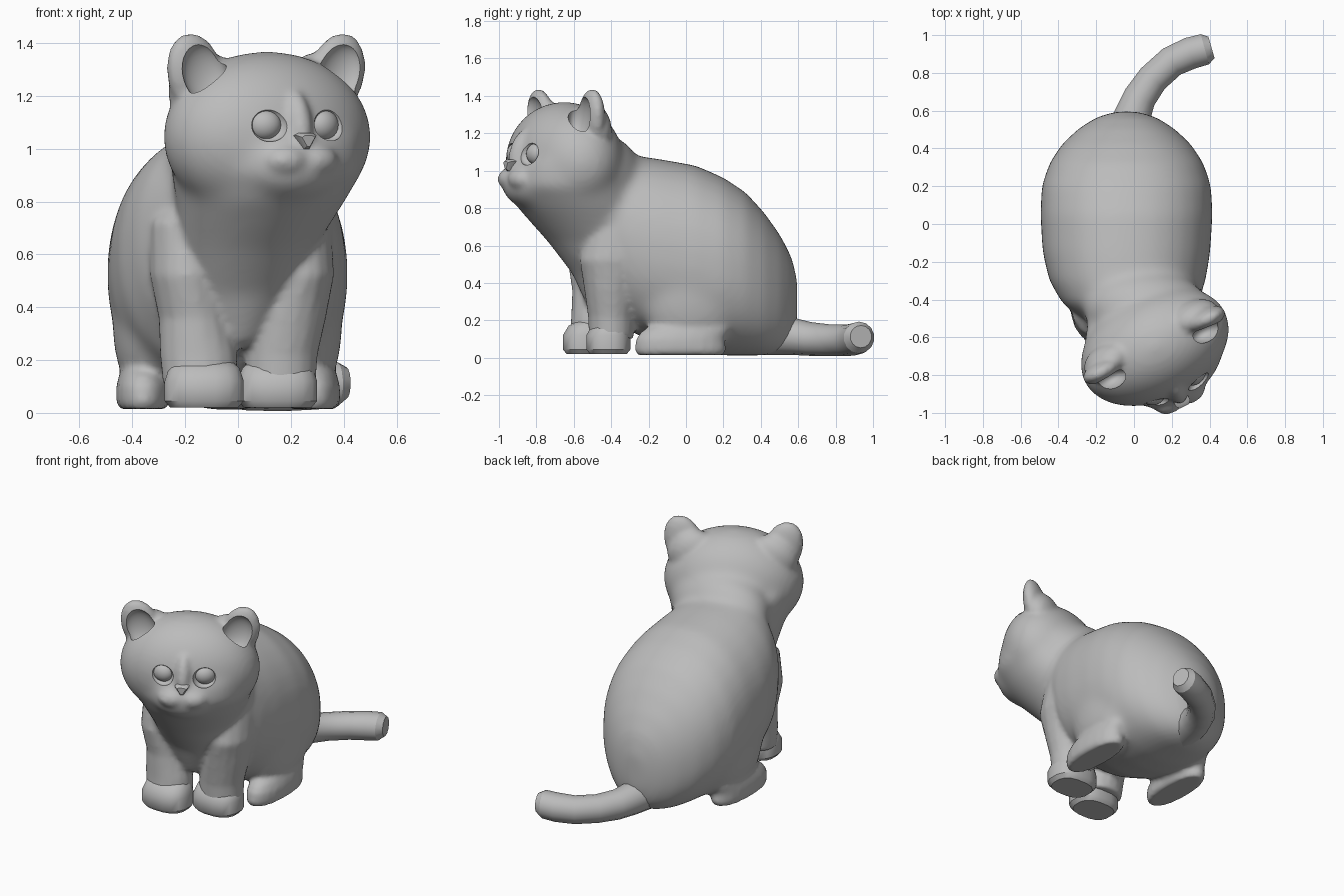
import bpy, bmesh, math
from mathutils import Vector, Matrix, Euler

if "Cube" in bpy.data.objects:
    bpy.data.objects.remove(bpy.data.objects["Cube"])

grey = bpy.data.materials.new("plain_grey")
grey.diffuse_color = (0.5, 0.5, 0.5, 1)
grey.use_nodes = True
grey.node_tree.nodes["Principled BSDF"].inputs["Base Color"].default_value = grey.diffuse_color

# Head frame: u = head's left-right, -y = forward, z = up
YAW = math.atan2(0.447, 0.894)
HEAD = Matrix.Translation((0.11, -0.65, 0)) @ Matrix.Rotation(YAW, 4, 'Z')


def finish(bm, name, angle=40):
    bmesh.ops.recalc_face_normals(bm, faces=bm.faces)
    me = bpy.data.meshes.new(name)
    bm.to_mesh(me)
    bm.free()
    ob = bpy.data.objects.new(name, me)
    bpy.context.collection.objects.link(ob)
    me.materials.append(grey)
    smooth(ob, angle)
    return ob


def select(ob):
    bpy.ops.object.select_all(action='DESELECT')
    ob.select_set(True)
    bpy.context.view_layer.objects.active = ob


def smooth(ob, angle):
    select(ob)
    bpy.ops.object.shade_smooth_by_angle(angle=math.radians(angle))


def skin(name, rings, angle=40):
    """Bridge rings of points and cap both ends."""
    bm = bmesh.new()
    loops = [[bm.verts.new(p) for p in r] for r in rings]
    n = len(loops[0])
    for a, b in zip(loops, loops[1:]):
        for i in range(n):
            bm.faces.new((a[i], a[(i + 1) % n], b[(i + 1) % n], b[i]))
    bm.faces.new(loops[0])
    bm.faces.new(loops[-1])
    return finish(bm, name, angle)


def oval(rx, ry, n, power=2.0):
    pts = []
    for i in range(n):
        a = 2 * math.pi * (i + 0.5) / n
        c, s = math.cos(a), math.sin(a)
        pts.append((rx * math.copysign(abs(c) ** (2 / power), c),
                    ry * math.copysign(abs(s) ** (2 / power), s)))
    return pts


def stack(name, rows, n=16, power=2.0, angle=40):
    """Rows of (z, x, y, rx, ry), skinned upwards."""
    return skin(name, [[(x + a, y + b, z) for a, b in oval(rx, ry, n, power)]
                       for z, x, y, rx, ry in rows], angle)


def ball(name, loc, size, frame=Matrix(), rot=(0, 0, 0), seg=32):
    bm = bmesh.new()
    bmesh.ops.create_uvsphere(bm, u_segments=seg, v_segments=seg // 2, radius=1)
    m = frame @ Matrix.Translation(loc) @ Euler(rot).to_matrix().to_4x4() @ Matrix.Diagonal((*size, 1))
    bmesh.ops.transform(bm, matrix=m, verts=bm.verts)
    return finish(bm, name, 60)


def apply(ob, kind, **props):
    select(ob)
    mod = ob.modifiers.new(kind, kind)
    for k, v in props.items():
        setattr(mod, k, v)
    bpy.ops.object.modifier_apply(modifier=mod.name)


def fuse(name, parts, voxel, repeat):
    select(parts[0])
    for p in parts:
        p.select_set(True)
    bpy.ops.object.join()
    ob = parts[0]
    ob.name = name
    apply(ob, 'REMESH', mode='VOXEL', voxel_size=voxel)
    apply(ob, 'SMOOTH', factor=0.5, iterations=repeat)
    smooth(ob, 50)
    return ob


# Barrel of the body: (y, z bottom, z top, half width, x)
barrel_rows = [(-0.53, 0.42, 0.98, 0.22, 0.01), (-0.5, 0.36, 1.04, 0.28, 0), (-0.42, 0.25, 1.09, 0.36, -0.02),
               (-0.3, 0.14, 1.085, 0.415, -0.035), (-0.15, 0.07, 1.065, 0.445, -0.04),
               (0.05, 0.025, 1.03, 0.457, -0.04), (0.2, 0.01, 0.965, 0.45, -0.04),
               (0.32, 0.01, 0.885, 0.41, -0.04), (0.42, 0.01, 0.775, 0.345, -0.04),
               (0.505, 0.03, 0.655, 0.255, -0.04), (0.565, 0.08, 0.54, 0.16, -0.04), (0.595, 0.18, 0.42, 0.06, -0.04)]
barrel = skin("barrel", [[(x + a, y, (lo + hi) / 2 + b) for a, b in oval(w, (hi - lo) / 2, 32, 2.2)]
                         for y, lo, hi, w, x in barrel_rows])
chest = stack("chest", [(0.25, -0.01, -0.42, 0.1, 0.1), (0.45, 0, -0.42, 0.21, 0.19),
                        (0.62, 0.03, -0.46, 0.26, 0.28), (0.8, 0.085, -0.56, 0.32, 0.34),
                        (0.92, 0.11, -0.62, 0.365, 0.35), (1.05, 0.11, -0.62, 0.37, 0.31)], 32)
skull = ball("skull", (0, 0, 1.045), (0.42, 0.287, 0.325), HEAD)
nape = ball("nape", (0.06, -0.44, 0.97), (0.33, 0.2, 0.22))
face = ball("lower_face", (0, -0.21, 0.94), (0.2, 0.14, 0.14), HEAD)
thighs = [ball("thigh", (-0.04 + s * 0.285, 0.03, 0.33), (0.15, 0.28, 0.3)) for s in (-1, 1)]
core = fuse("core", [barrel, chest, skull, nape, face] + thighs, 0.018, 28)

# Front legs and shoulders: (z, x, y, rx, ry)
legs = {"left": [(0.1, -0.14, -0.5, 0.145, 0.125), (0.22, -0.15, -0.49, 0.147, 0.125),
                 (0.36, -0.165, -0.46, 0.137, 0.15), (0.52, -0.195, -0.45, 0.14, 0.185),
                 (0.72, -0.2, -0.4, 0.14, 0.2), (0.92, -0.17, -0.27, 0.08, 0.12)],
        "right": [(0.1, 0.16, -0.4, 0.135, 0.12), (0.22, 0.165, -0.4, 0.138, 0.125),
                  (0.36, 0.19, -0.4, 0.145, 0.145), (0.52, 0.235, -0.39, 0.13, 0.18),
                  (0.72, 0.23, -0.34, 0.125, 0.18), (0.92, 0.17, -0.25, 0.07, 0.1)]}
parts = [core] + [stack(side + "_front_leg", rows, 16) for side, rows in legs.items()]
for s in (-1, 1):
    # ears with filled-out backs, and muzzle pads
    parts.append(ball("ear", (s * 0.297, 0.012, 1.275), (0.115, 0.06, 0.168), HEAD, (0.05, s * 0.3, 0)))
    parts.append(ball("ear_back", (s * 0.25, 0.045, 1.232), (0.145, 0.09, 0.13), HEAD, (0.1, s * 0.5, 0)))
    parts.append(ball("muzzle_pad", (s * 0.06, -0.285, 0.955), (0.09, 0.072, 0.062), HEAD))
parts.append(ball("nose_bridge", (0, -0.25, 1.09), (0.055, 0.075, 0.14), HEAD, (-0.28, 0, 0)))
# Long hind feet, tapering back under the thighs
for x in (-0.36, 0.285):
    parts.append(stack("hind_foot", [(0.015, x, -0.03, 0.09, 0.235), (0.04, x, -0.03, 0.102, 0.245),
                                     (0.1, x, -0.03, 0.102, 0.24), (0.145, x, 0, 0.09, 0.235),
                                     (0.19, x, 0.05, 0.07, 0.19)], 20, 2.2))
body = fuse("body_and_head", parts, 0.015, 6)

# Hollow ears and eye sockets cut into the head
for s in (-1, 1):
    for loc, size, rot in (((s * 0.287, -0.05, 1.285), (0.09, 0.055, 0.118), (0, s * 0.35, 0)),
                           ((s * 0.125, -0.275, 1.09), (0.07, 0.045, 0.064), (0, 0, s * 0.35))):
        cutter = ball("cutter", loc, size, HEAD, rot)
        apply(body, 'BOOLEAN', operation='DIFFERENCE', object=cutter, solver='EXACT')
        bpy.data.objects.remove(cutter)
smooth(body, 40)

for s, side in ((-1, "left"), (1, "right")):
    ball(side + "_eye", (s * 0.125, -0.227, 1.09), (0.064, 0.05, 0.058), HEAD, (0, 0, s * 0.35), 24)

# Nose: a rounded wedge, wide above and pointed below
skin("nose", [[HEAD @ Vector((u * k, f, 1.03 + z * k)) for u, z in
               ((-0.042, 0.02), (-0.025, 0.03), (0.025, 0.03), (0.042, 0.02), (0.01, -0.032), (-0.01, -0.032))]
              for f, k in ((-0.26, 1.0), (-0.335, 1.0), (-0.352, 0.65))], 50)

# Front paws
for side, x, y in (("left", -0.128, -0.54), ("right", 0.15, -0.415)):
    stack(side + "_front_paw", [(0.02, x, y, 0.13, 0.1), (0.045, x, y, 0.152, 0.12), (0.12, x, y, 0.152, 0.12),
                                (0.17, x, y + 0.01, 0.135, 0.1), (0.2, x, y + 0.03, 0.1, 0.07)], 16, 2.6)

# Tail curling round to the right, with a bevelled blunt end: (x, y, z, r)
path = [(-0.04, 0.42, 0.13, 0.115), (-0.01, 0.57, 0.115, 0.1), (0.03, 0.67, 0.1, 0.09),
        (0.1, 0.77, 0.093, 0.085), (0.2, 0.86, 0.093, 0.085), (0.3, 0.905, 0.1, 0.087),
        (0.375, 0.925, 0.108, 0.085), (0.41, 0.935, 0.113, 0.06)]
rings = []
for i, (x, y, z, r) in enumerate(path):
    d = Vector(path[min(i + 1, len(path) - 1)][:2]) - Vector(path[max(i - 1, 0)][:2])
    d.normalize()
    rings.append([(x - d.y * a, y + d.x * a, z + b) for a, b in oval(r, r, 14)])
skin("tail", rings, 30)
